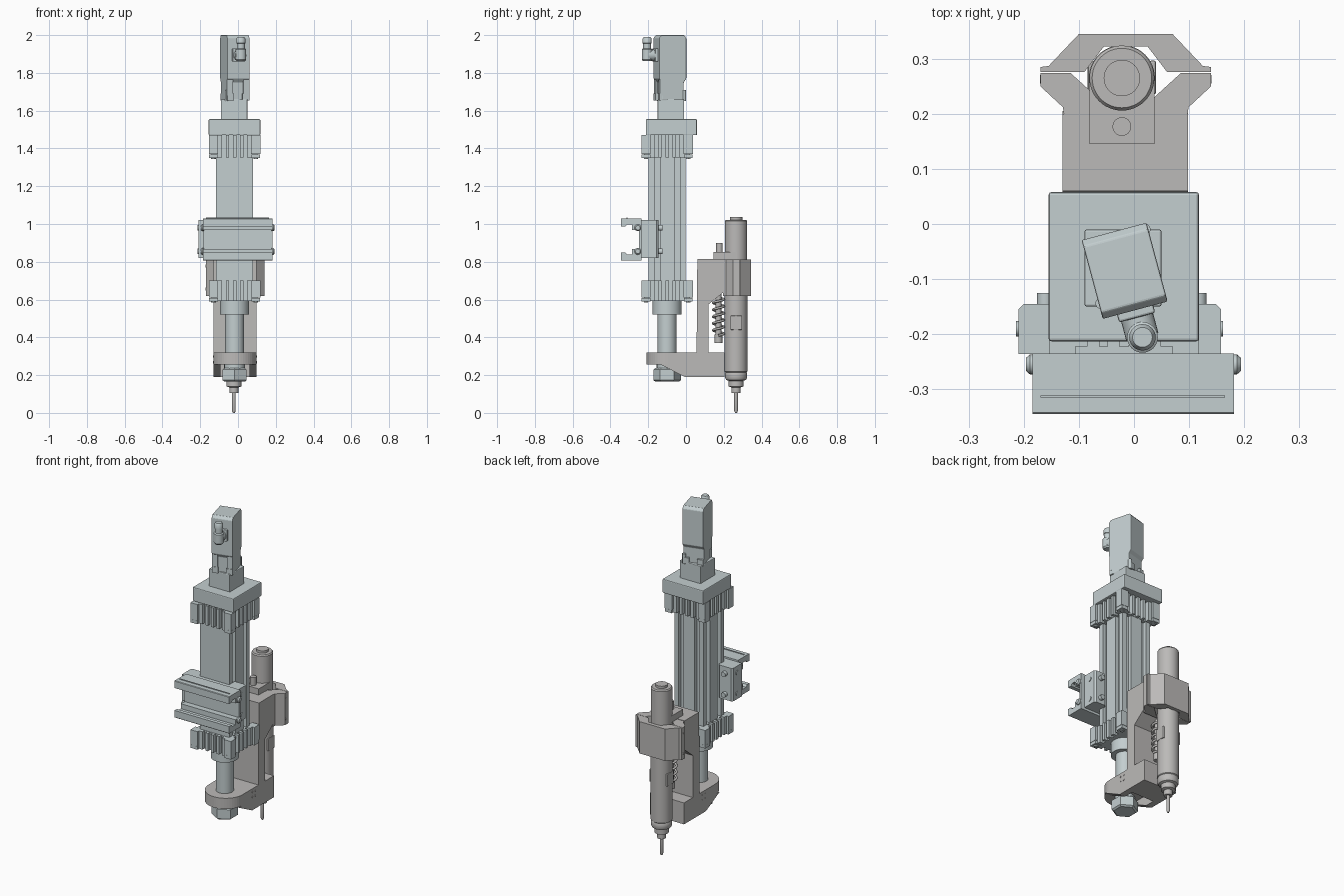
import bpy, bmesh
from math import sin, cos, pi, radians
from mathutils import Matrix, Vector

if "Cube" in bpy.data.objects:
    bpy.data.objects.remove(bpy.data.objects["Cube"])


def material(name, rgb):
    m = bpy.data.materials.new(name)
    m.diffuse_color = (*rgb, 1)
    m.use_nodes = True
    m.node_tree.nodes["Principled BSDF"].inputs["Base Color"].default_value = m.diffuse_color
    return m


STEEL = material("blue_grey", (0.55, 0.62, 0.63))
IRON = material("warm_grey", (0.5, 0.49, 0.48))


def finish(name, bm, mat, bevel=0, smooth=False):
    bmesh.ops.recalc_face_normals(bm, faces=bm.faces)
    me = bpy.data.meshes.new(name)
    bm.to_mesh(me)
    bm.free()
    ob = bpy.data.objects.new(name, me)
    bpy.context.collection.objects.link(ob)
    me.materials.append(mat)
    if bevel:
        b = ob.modifiers.new("bevel", 'BEVEL')
        b.width, b.segments = bevel, 2
    if smooth:
        bpy.ops.object.select_all(action='DESELECT')
        ob.select_set(True)
        bpy.context.view_layer.objects.active = ob
        bpy.ops.object.shade_smooth_by_angle(angle=radians(35))
    return ob


def prism(name, pts, a, b, axis='z', mat=STEEL, bevel=0):
    """Extrude a profile: (x,y) along z, (y,z) along x."""
    bm = bmesh.new()
    put = (lambda p, t: (p[0], p[1], t)) if axis == 'z' else (lambda p, t: (t, p[0], p[1]))
    lo = [bm.verts.new(put(p, a)) for p in pts]
    hi = [bm.verts.new(put(p, b)) for p in pts]
    bm.faces.new(lo)
    bm.faces.new(hi)
    for i in range(len(pts)):
        j = (i + 1) % len(pts)
        bm.faces.new((lo[i], lo[j], hi[j], hi[i]))
    return finish(name, bm, mat, bevel)


def box(name, x0, x1, y0, y1, z0, z1, mat=STEEL, bevel=0):
    return prism(name, [(x0, y0), (x1, y0), (x1, y1), (x0, y1)], z0, z1, 'z', mat, bevel)


def lathe(name, loc, pts, axis='z', n=32, mat=STEEL, start=0):
    """Stack rings of (radius, height) along an axis through loc."""
    bm = bmesh.new()
    rings = [[bm.verts.new((r * cos(start + 2 * pi * i / n), r * sin(start + 2 * pi * i / n), z))
              for i in range(n)] for r, z in pts]
    bm.faces.new(rings[0])
    bm.faces.new(rings[-1])
    for p, q in zip(rings, rings[1:]):
        for i in range(n):
            bm.faces.new((p[i], p[(i + 1) % n], q[(i + 1) % n], q[i]))
    rot = {'z': Matrix(), 'x': Matrix.Rotation(pi / 2, 4, 'Y'), 'y': Matrix.Rotation(pi / 2, 4, 'X')}[axis]
    bm.transform(Matrix.Translation(Vector(loc)) @ rot)
    return finish(name, bm, mat, smooth=n > 8)


def rod(name, loc, r, length, axis='z', mat=STEEL, n=24):
    return lathe(name, loc, [(r, 0), (r, length)], axis, n, mat)


CX, CY = -0.018, -0.10


def fluted(h, slots, width, depth, sides):
    """Square profile with slots cut in the chosen sides (0 front, 1 right, 2 back, 3 left)."""
    out = []
    for k in range(4):
        side = [(-h, -h)]
        if k in sides:
            for o in slots:
                a, b = o - width / 2, o + width / 2
                side += [(a, -h), (a, depth - h), (b, depth - h), (b, -h)]
        c, s = round(cos(k * pi / 2)), round(sin(k * pi / 2))
        out += [(CX + x * c - y * s, CY + x * s + y * c) for x, y in side]
    return out


# Actuator tube and fluted end heads
prism("actuator_tube", fluted(0.098, (-0.053, 0.053), 0.03, 0.022, (1, 2, 3)), 0.69, 1.37)
for label, z0, z1 in (("lower", 0.59, 0.70), ("upper", 1.35, 1.47)):
    prism(label + "_head", fluted(0.122, (-0.056, -0.019, 0.019, 0.056), 0.02, 0.022, (0, 1, 2, 3)), z0 + 0.002, z1)
    for sx in (-1, 1):
        for sy in (-1, 1):
            x, y = CX + sx * 0.112, CY + sy * 0.112
            box(label + "_head_corner", x - 0.024, x + 0.024, y - 0.024, y + 0.024, z0 + 0.02, z1)
            box(label + "_head_foot", x - 0.023, x + 0.023, y - 0.023, y + 0.023, z0, z0 + 0.019)
            rod(label + "_head_bolt", (x, y, z0 - 0.006), 0.013, 0.01, n=6)
box("upper_cap", -0.155, 0.118, -0.213, 0.058, 1.47, 1.555, bevel=0.005)

# Piston rod, collar and hex nut
rod("rod_collar", (CX, CY, 0.52), 0.077, 0.08, n=40)
rod("piston_rod", (CX, CY, 0.22), 0.05, 0.32, n=40)
lathe("hex_nut", (CX, CY, 0.165), [(0.062, 0), (0.073, 0.008), (0.073, 0.064), (0.062, 0.072)], n=6, start=pi / 6)
rod("nut_washer", (CX, CY, 0.235), 0.055, 0.025)

# Mounting rail at the front, with its clamps
half = [(-0.235, 0.112), (-0.342, 0.112), (-0.345, 0.109), (-0.345, 0.068), (-0.322, 0.068),
        (-0.312, 0.08), (-0.285, 0.08), (-0.285, 0.05), (-0.25, 0.05)]
prism("mount_rail", [(y, 0.918 + z) for y, z in half] + [(y, 0.918 - z) for y, z in reversed(half)],
      -0.184, 0.182, 'x')
box("rail_top_rib", -0.17, 0.165, -0.315, -0.311, 1.028, 1.034)
box("rail_back_plate", -0.12, 0.083, -0.236, -0.195, 0.82, 1.02)
for s in (-1, 1):
    a, b = sorted((CX + s * 0.094, CX + s * 0.176 + 0.016 * (1 + s) / 2 - 0.016))
    prism("side_clamp", [(a, -0.236), (b, -0.236), (b, -0.155), (b - 0.01, -0.145),
                         (a + 0.01, -0.145), (a, -0.155)], 0.82, 1.02)
    for z in (0.855, 0.98):
        x = -0.196 if s < 0 else 0.178
        lathe("rail_end_bolt", (x, -0.255, z), [(0.012 if s < 0 else 0.018, 0), (0.018, 0.007), (0.018, 0.009),
              (0.018 if s < 0 else 0.012, 0.016)], 'x', 20)
        rod("clamp_bolt", ((a + b) / 2, -0.125, z), 0.015, 0.025, 'y', n=20)
        rod("clamp_screw", (b - 0.005 if s > 0 else a - 0.004, -0.19, z), 0.014, 0.009, 'x', n=20)

# Motor, turned 15 degrees on its flange
box("motor_flange", -0.09, 0.05, -0.15, -0.01, 1.55, 1.66, bevel=0.004)


def motor(ob):
    ob.location = (-0.017, -0.085, 0)
    ob.rotation_euler.z = radians(15)


prof = [(-0.074, 1.77), (-0.060, 1.75), (-0.060, 1.655), (0.060, 1.655), (0.060, 1.75), (0.074, 1.77),
        (0.074, 1.985), (0.062, 2.0), (-0.062, 2.0), (-0.074, 1.985)]
motor(prism("motor_body", prof, -0.061, 0.061, 'x', bevel=0.003))
for sx in (-1, 1):
    motor(box("motor_lug", sx * 0.042 - 0.018, sx * 0.042 + 0.018, -0.073, 0.073, 1.653, 1.69))
    motor(box("motor_side_rib", sx * 0.045 - 0.016, sx * 0.045 + 0.016, -0.07, -0.05, 1.68, 1.775))
    rod("motor_screw", (-0.02 + sx * 0.04, -0.077 + sx * 0.067, 1.65), 0.01, 0.06)
motor(box("connector_base", -0.034, 0.034, -0.088, -0.06, 1.86, 1.93, bevel=0.004))
motor(rod("connector_elbow", (0, -0.08, 1.893), 0.03, 0.045, 'y'))
motor(lathe("connector_plug", (0, -0.125, 0), [(0.022, 1.862), (0.028, 1.87), (0.028, 1.925), (0.021, 1.93),
            (0.021, 1.955), (0.024, 1.957), (0.024, 1.98), (0.018, 1.99)], n=24))

# Tool arm: rounded plate around the rod, ribs underneath, upright
arc = [(-0.016 - 0.114 * cos(pi * i / 24), -0.095 - 0.114 * sin(pi * i / 24)) for i in range(25)]
prism("arm_plate", arc + [(0.098, 0.10), (-0.13, 0.10)], 0.255, 0.32, 'z', IRON)
for a, b in ((-0.13, -0.092), (0.06, 0.098)):
    prism("arm_rib", [(-0.135, 0.256), (-0.005, 0.19), (0.07, 0.19), (0.07, 0.256)], a, b, 'x', IRON)
prism("arm_upright", [(0.055, 0.19), (0.205, 0.19), (0.205, 0.32), (0.12, 0.32), (0.12, 0.575),
                      (0.2, 0.64), (0.2, 0.815), (0.06, 0.815)], -0.13, 0.098, 'x', IRON)
for y in (0.0, 0.028):
    for z in (0.268, 0.298):
        rod("arm_pin", (-0.132, y, z), 0.006, 0.232, 'x', IRON, 12)

# Split clamp around the spindle
front_half = [(0.112, 0.196), (0.114, 0.212), (0.155, 0.25), (0.155, 0.274), (0.1, 0.274), (0.035, 0.215), (0, 0.2)]
back_half = [(0.155, 0.276), (0.155, 0.285), (0.14, 0.287), (0.085, 0.345)]
back_notch = [(0.075, 0.276), (0.04, 0.322)]


def mirrored(pts):
    return [(-0.015 + x, y) for x, y in pts] + [(-0.015 - x, y) for x, y in reversed(pts) if x]


prism("clamp_front", mirrored(front_half), 0.62, 0.813, 'z', IRON)
prism("clamp_back", mirrored(back_notch[::-1] + back_half), 0.62, 0.813, 'z', IRON)
for z in (0.655, 0.778):
    for x in (-0.171, 0.139):
        rod("clamp_ear_screw", (x, 0.263, z), 0.008, 0.002, 'x', IRON, 16)

# Spindle with collet and cutter
lathe("spindle", (-0.022, 0.265, 0), [(0.005, 0), (0.01, 0.012), (0.01, 0.105), (0.024, 0.105), (0.024, 0.135),
      (0.04, 0.14), (0.04, 0.17), (0.053, 0.175), (0.058, 0.185), (0.058, 0.212), (0.056, 0.215), (0.06, 0.219),
      (0.06, 0.62), (0.059, 0.62), (0.059, 1.015), (0.054, 1.022), (0.033, 1.022), (0.033, 1.036)], n=48, mat=IRON)
for s in (-1, 1):
    x = -0.022 + s * 0.056
    box("spindle_flat", x - 0.006, x + 0.006, 0.235, 0.297, 0.44, 0.515, IRON, 0.004)

# Stop plate, guide pin and return spring
box("stop_plate", -0.081, 0.037, 0.145, 0.27, 0.813, 0.852, IRON)
rod("guide_pin_top", (-0.022, 0.177, 0.85), 0.017, 0.05, 'z', IRON)
rod("guide_pin", (-0.022, 0.172, 0.37), 0.015, 0.27, 'z', IRON)
rod("guide_pin_end", (-0.022, 0.172, 0.37), 0.02, 0.045, 'z', IRON)
cu = bpy.data.curves.new("return_spring", 'CURVE')
cu.dimensions, cu.bevel_depth, cu.bevel_resolution, cu.use_fill_caps = '3D', 0.0065, 2, True
sp = cu.splines.new('POLY')
N = 110
sp.points.add(N)
for i, p in enumerate(sp.points):
    t = 5.5 * 2 * pi * i / N
    p.co = (-0.022 + 0.028 * cos(t), 0.172 + 0.028 * sin(t), 0.41 + 0.2 * i / N, 1)
cu.materials.append(IRON)
bpy.context.collection.objects.link(bpy.data.objects.new("return_spring", cu))
